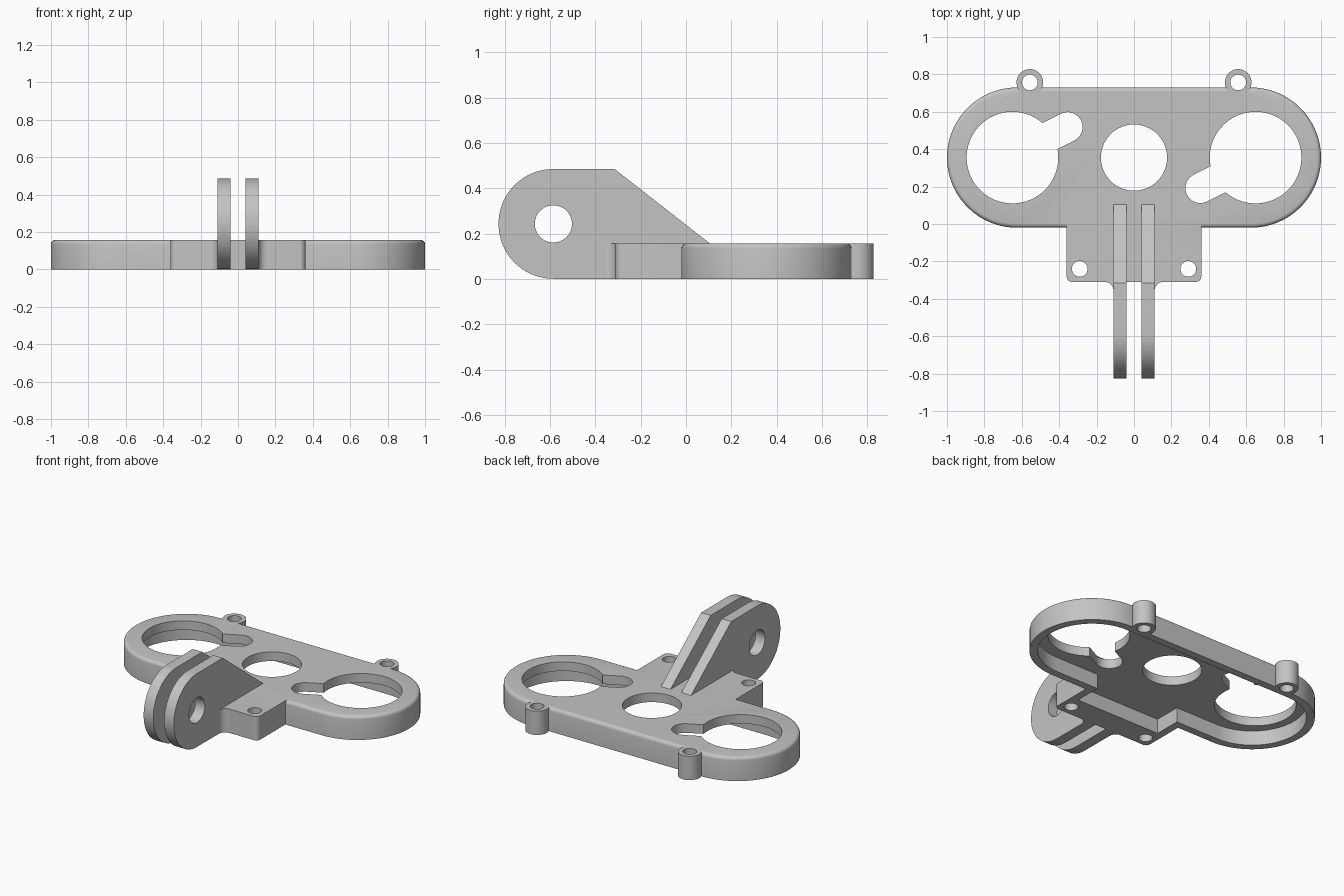
import bpy, bmesh
from math import pi, cos, sin, atan2
from mathutils import Vector

if "Cube" in bpy.data.objects:
    bpy.data.objects.remove(bpy.data.objects["Cube"], do_unlink=True)

grey = bpy.data.materials.new("matte grey")
grey.use_nodes = True
COLOUR = (0.55, 0.55, 0.55, 1)
grey.diffuse_color = COLOUR
grey.node_tree.nodes["Principled BSDF"].inputs["Base Color"].default_value = COLOUR

TOP = 0.157      # height of the body
CEIL = 0.097     # underside of the top skin
MID = 0.355      # y of the plate's long axis


def arc(cx, cy, r, a0, a1, n=24):
    """Points along an arc, angles in turns of pi."""
    return [(cx + r * cos(pi * (a0 + (a1 - a0) * i / n)),
             cy + r * sin(pi * (a0 + (a1 - a0) * i / n))) for i in range(n + 1)]


def circle(cx, cy, r, n=64):
    return arc(cx, cy, r, 0, 2, n)[:-1]


def capsule(x0, y0, x1, y1, r, n=40):
    """Outline of a rounded slot from one centre to the other."""
    a = atan2(y1 - y0, x1 - x0) / pi
    return arc(x1, y1, r, a - 0.5, a + 0.5, n) + arc(x0, y0, r, a + 0.5, a + 1.5, n)


def prism(name, pts, lo, hi, along_x=False, bevel=0):
    """Extrude an outline along z, or along x when the outline is in y and z."""
    bm = bmesh.new()
    place = (lambda p, h: Vector((h, *p))) if along_x else (lambda p, h: Vector((*p, h)))
    base = bm.faces.new([bm.verts.new(place(p, lo)) for p in pts])
    out = bmesh.ops.extrude_face_region(bm, geom=[base])["geom"]
    shift = place((0, 0), hi - lo)
    for v in out:
        if isinstance(v, bmesh.types.BMVert):
            v.co += shift
    if bevel:
        rim = [e for e in bm.edges if all(abs(v.co.z - hi) < 1e-5 for v in e.verts)]
        bmesh.ops.bevel(bm, geom=rim, offset=bevel, segments=4, profile=0.5, affect='EDGES')
    bmesh.ops.recalc_face_normals(bm, faces=bm.faces)
    mesh = bpy.data.meshes.new(name)
    bm.to_mesh(mesh)
    bm.free()
    mesh.materials.append(grey)
    ob = bpy.data.objects.new(name, mesh)
    bpy.context.collection.objects.link(ob)
    return ob


def combine(ob, tool, operation):
    """Apply a boolean and remove the tool."""
    tool.hide_render = True
    mod = ob.modifiers.new("boolean", 'BOOLEAN')
    mod.operation, mod.solver, mod.object = operation, 'EXACT', tool
    bpy.context.view_layer.objects.active = ob
    bpy.ops.object.modifier_apply(modifier=mod.name)
    bpy.data.objects.remove(tool, do_unlink=True)


def cut(ob, pts, lo=-0.1, hi=0.5, along_x=False):
    combine(ob, prism("cutter", pts, lo, hi, along_x), 'DIFFERENCE')


def smooth(ob):
    bpy.ops.object.select_all(action='DESELECT')
    ob.select_set(True)
    bpy.context.view_layer.objects.active = ob
    bpy.ops.object.shade_smooth_by_angle(angle=pi / 6)


# Rounded plate with a softened top rim
body = prism("body_plate", capsule(-0.625, MID, 0.625, MID, 0.375), 0, TOP, bevel=0.022)

# Front block with rounded corners, and the rear screw lugs
block = [(0.36, 0.06), (-0.36, 0.06)]
block += arc(-0.33, -0.28, 0.03, 1, 1.5, 8) + arc(0.33, -0.28, 0.03, 1.5, 2, 8)
combine(body, prism("block", block, 0, TOP), 'UNION')
for s in (1, -1):
    combine(body, prism("lug", circle(s * 0.557, 0.757, 0.071), 0, TOP), 'UNION')

# Hollow underside, reaching into the block
cut(body, capsule(-0.625, MID, 0.625, MID, 0.325), hi=CEIL)
cut(body, [(-0.31, -0.15), (0.31, -0.15), (0.31, 0.2), (-0.31, 0.2)], hi=CEIL)

# Openings: centre hole, two keyed holes, screw holes
cut(body, circle(0, MID, 0.177))
for s in (1, -1):
    cut(body, circle(s * 0.65, MID, 0.245))
    cut(body, capsule(s * 0.6, MID - s * 0.04, s * 0.355, MID - s * 0.163, 0.08, 20))
    cut(body, circle(s * 0.557, 0.757, 0.042, 40))
    cut(body, circle(s * 0.29, -0.24, 0.042, 40))
smooth(body)

# Pair of hinge fins with a shared pin hole, and their root fillets
PIN = (-0.585, 0.243)
fin_outline = arc(*PIN, 0.242, 0.5, 1.5, 48) + [
    (-0.2, 0), (-0.2, 0.12), (0.105, 0.12), (0.105, TOP), (-0.315, 0.485)]
for s, side in ((1, "left"), (-1, "right")):
    x0, x1 = sorted((s * 0.04, s * 0.11))
    fin = prism(side + "_hinge_fin", fin_outline, x0, x1, along_x=True)
    cut(fin, circle(*PIN, 0.082), -0.5, 0.5, along_x=True)
    smooth(fin)
    fillet = arc(0.155, -0.355, 0.045, 0.5, 1, 10) + [(0.1, -0.355), (0.1, -0.3), (0.155, -0.3)]
    smooth(prism(side + "_fin_fillet", [(s * x, y) for x, y in fillet], 0, TOP))
